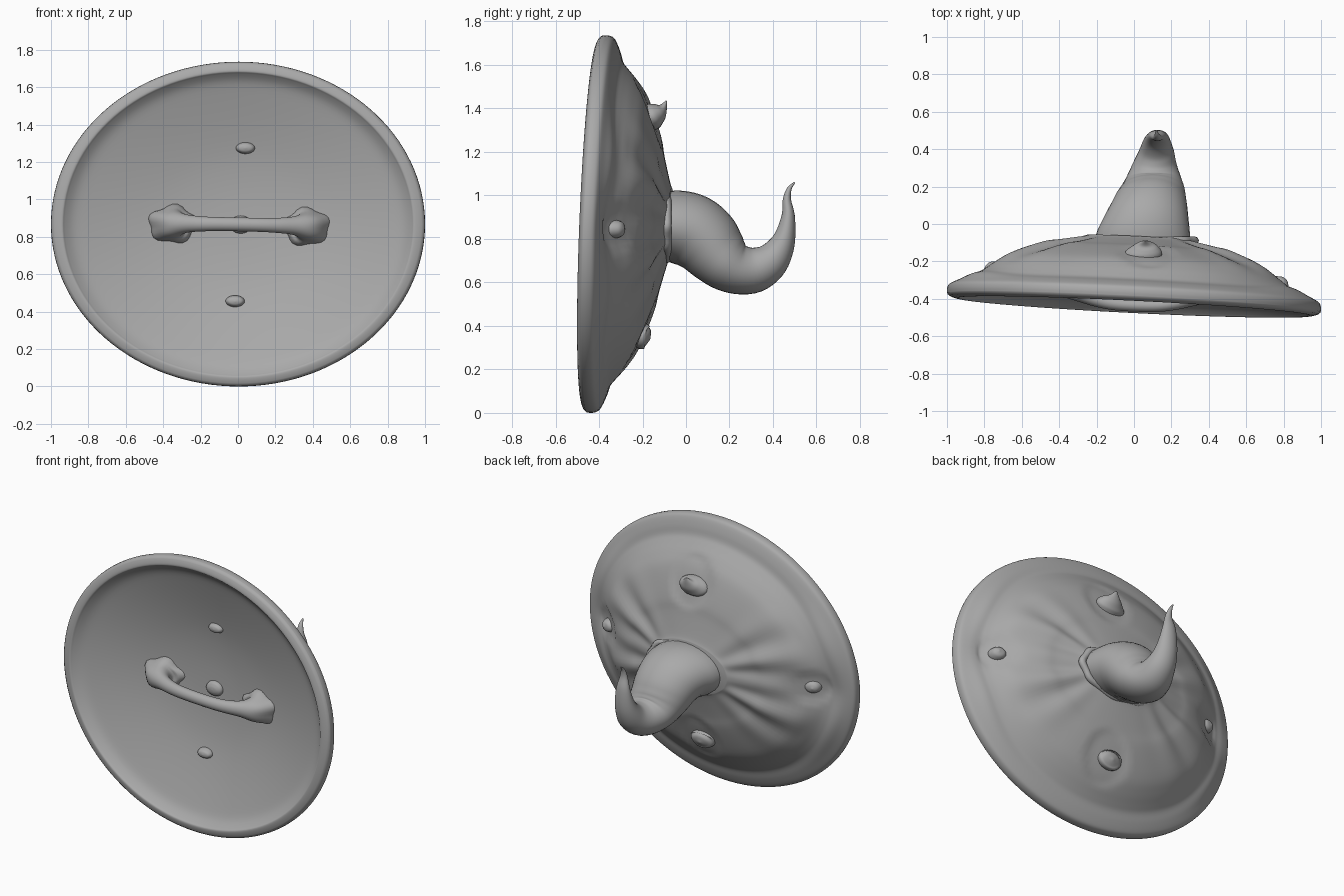
import bpy, bmesh, math
from math import sin, cos, pi, exp
from mathutils import Vector

if "Cube" in bpy.data.objects:
    bpy.data.objects.remove(bpy.data.objects["Cube"], do_unlink=True)

grey = bpy.data.materials.new("clay grey")
grey.use_nodes = True
COLOUR = (0.4, 0.4, 0.4, 1)
grey.diffuse_color = COLOUR
grey.node_tree.nodes["Principled BSDF"].inputs["Base Color"].default_value = COLOUR


def loft(name, rings, angle=50, loop=False):
    """Skin a row of closed rings; cap both ends or join them in a loop."""
    bm = bmesh.new()
    rows = [[bm.verts.new(p) for p in ring] for ring in rings]
    for a, b in zip(rows, rows[1:] + rows[:1] if loop else rows[1:]):
        n = len(a)
        for i in range(n):
            j = (i + 1) % n
            bm.faces.new((a[i], a[j], b[j], b[i]))
    if not loop:
        bm.faces.new(rows[0])
        bm.faces.new(rows[-1])
    bmesh.ops.recalc_face_normals(bm, faces=bm.faces)
    mesh = bpy.data.meshes.new(name)
    bm.to_mesh(mesh)
    bm.free()
    mesh.materials.append(grey)
    obj = bpy.data.objects.new(name, mesh)
    bpy.context.collection.objects.link(obj)
    bpy.ops.object.select_all(action='DESELECT')
    obj.select_set(True)
    bpy.context.view_layer.objects.active = obj
    bpy.ops.object.shade_smooth_by_angle(angle=math.radians(angle))


def smooth_rows(rows, steps):
    """Catmull-Rom through rows of numbers."""
    out = []
    for i in range(len(rows) - 1):
        quad = [rows[max(i - 1, 0)], rows[i], rows[i + 1], rows[min(i + 2, len(rows) - 1)]]
        for s in range(steps):
            t = s / steps
            out.append([0.5 * (2 * b + (c - a) * t + (2 * a - 5 * b + 4 * c - d) * t * t
                               + (3 * b - a - 3 * c + d) * t ** 3) for a, b, c, d in zip(*quad)])
    return out + [list(rows[-1])]


def tube(name, rows, side, steps=5, sides=24, lump=None):
    """Rows are x, y, z, half width along side, half width across it."""
    pts = smooth_rows(rows, steps)
    side = Vector(side)
    rings = []
    for i, (x, y, z, a, b) in enumerate(pts):
        tangent = Vector(pts[min(i + 1, len(pts) - 1)][:3]) - Vector(pts[max(i - 1, 0)][:3])
        across = tangent.cross(side).normalized()
        ring = []
        for k in range(sides):
            u = 2 * pi * k / sides
            g = lump(u, i / (len(pts) - 1)) if lump else 1
            ring.append(Vector((x, y, z)) + g * (side * max(a, .002) * cos(u) + across * max(b, .002) * sin(u)))
        rings.append(ring)
    loft(name, rings)


# Shield shell: a thick oval dish, slightly tilted, with an oval neck at the back
RX, RZ, CZ = 1.0, 0.868, 0.868
CX, CR = 0.28, 0.165
SIDES = 128
SPIKES = [(0.05, 1.38, 0.15), (0.02, 0.36, 0.15), (0.78, 0.845, 0.1), (-0.76, 0.885, 0.1)]


def place(x, z, offset):
    return Vector((x + 0.1 * offset * (1 - abs(x)), -0.443 - 0.05 * x + 0.04 * z + offset, z + CZ))


def folds(t, u):
    # wrinkles fan out from the neck to the left and right, round a shallow valley
    away = math.asin(abs(sin(u)))
    fade = exp(-((away - 0.45) / 0.38) ** 2)
    wrinkle = 0.015 * fade * cos(14 * away + 2 * t) * sin(pi * min(1, t / 0.72)) ** 0.8
    fill = 0.022 * exp(-((t - 0.85) / 0.07) ** 2) * exp(-((away - 0.4) / 0.3) ** 2)
    valley = 0.028 * exp(-(away / 0.2) ** 2) * exp(-((t - 0.68) / 0.2) ** 2)
    return wrinkle + fill - valley


def dimple(x, z):
    # shallow round seats for the spikes
    total = 0
    for sx, sz, r in SPIKES:
        d = math.hypot(x - sx, z + CZ - sz) / r
        total -= 0.012 * max(0, min(1, (1.1 - d) / 0.25))
    return total


back = [(0, .371), (.05, .358), (.23, .325), (.36, .305), (.59, .245), (.70, .195), (.78, .147),
        (.83, .120), (.9, .104), (.96, .086), (.99, .07), (1, .045), (.997, .022)]
front = [(.985, .01), (.965, .003), (.94, 0), (.925, .012), (.88, .042), (.8, .068), (.6, .12),
         (.4, .161), (.2, .182), (.02, .187)]
angles = [2 * pi * k / SIDES for k in range(SIDES)]
rings = []
for t, off in smooth_rows(back, 4):
    ring = []
    for u in angles:
        x = (CX + (RX - CX) * t) * cos(u)
        z = (CR + (RZ - CR) * t) * sin(u)
        ring.append(place(x, z, off + folds(t, u) + dimple(x, z)))
    rings.append(ring)
for f, off in smooth_rows(front, 3):
    rings.append([place(RX * f * cos(u), RZ * f * sin(u), off) for u in angles])
loft("shield_dish", rings, 60)

# Wavy collar where the horn meets the dish
rings = []
for k in range(64):
    u = 2 * pi * k / 64
    w = 0.007 * cos(9 * u)
    rings.append([(0.04 + (.276 + w + .024 * cos(v)) * cos(u), -.088 + .022 * sin(v),
                   .86 + (.15 + w * .5 + .02 * cos(v)) * sin(u)) for v in [pi * j / 4 for j in range(8)]])
loft("horn_collar", rings, loop=True)

# Hooked horn
tube("horn", [
    (.045, -.12, .86, .258, .155), (.05, -.04, .855, .248, .168), (.065, .03, .835, .226, .17),
    (.08, .09, .79, .205, .163), (.09, .14, .733, .188, .147), (.1, .19, .686, .17, .13),
    (.105, .25, .658, .146, .114), (.11, .32, .66, .118, .105), (.12, .385, .695, .094, .087),
    (.122, .43, .752, .076, .066), (.125, .457, .82, .062, .047),
    (.125, .47, .91, .045, .03), (.125, .464, .98, .026, .019), (.123, .475, 1.03, .014, .011),
    (.12, .5, 1.06, .004, .003)], (1, 0, 0), 4, 32)

# Spikes on the back, their roots showing through the front
tube("upper_spike", [
    (.04, -.312, 1.275, .004, .003), (.04, -.305, 1.275, .036, .02), (.04, -.285, 1.275, .05, .03),
    (.04, -.255, 1.278, .052, .032),
    (.045, -.205, 1.315, .07, .045), (.05, -.16, 1.36, .1, .062), (.06, -.125, 1.385, .07, .045),
    (.06, -.105, 1.405, .035, .02), (.06, -.09, 1.435, .004, .003)], (1, 0, 0))
tube("lower_spike", [
    (-.015, -.348, .455, .004, .003), (-.015, -.341, .455, .036, .02), (-.015, -.32, .455, .05, .03),
    (-.015, -.29, .452, .052, .032),
    (0, -.245, .405, .07, .045), (.015, -.205, .355, .085, .06),
    (.02, -.178, .345, .06, .045), (.02, -.164, .34, .004, .003)], (1, 0, 0))
for name, x, y, z in (("left_spike", .775, -.325, .845), ("right_spike", -.75, -.245, .885)):
    s = math.copysign(1, x)
    tube(name, [(x - s * .015, y - .04, z, .04, .05), (x, y, z, .042, .055),
                (x + s * .015, y + .03, z, .03, .036), (x + s * .02, y + .042, z, .003, .003)], (0, 0, 1))

# Root of the horn on the inside
tube("horn_root", [(.015, -.2, .865, .06, .05), (.015, -.265, .865, .058, .046),
                   (.015, -.285, .865, .035, .025), (.015, -.29, .865, .003, .003)], (1, 0, 0))

# Bowed grip with lumpy flared ends, tilted with the dish
half = [(.36, -.23, .86, .1, .14), (.36, -.29, .86, .098, .122), (.345, -.342, .862, .075, .08),
        (.29, -.385, .865, .05, .046), (.2, -.417, .865, .04, .036), (.09, -.433, .866, .037, .034)]
grip = [(.01 + s * x, y - .04 * s * x, z - .02 * s * x, a, b)
        for s, part in ((-1, half), (1, half[::-1])) for x, y, z, a, b in part]


def lumps(u, t):
    end = max(0, abs(t - 0.5) * 2 - 0.55) / 0.45
    return 1 + 0.14 * end * cos(5 * u + 0.7)


tube("grip", grip, (0, 0, 1), 5, 30, lumps)
